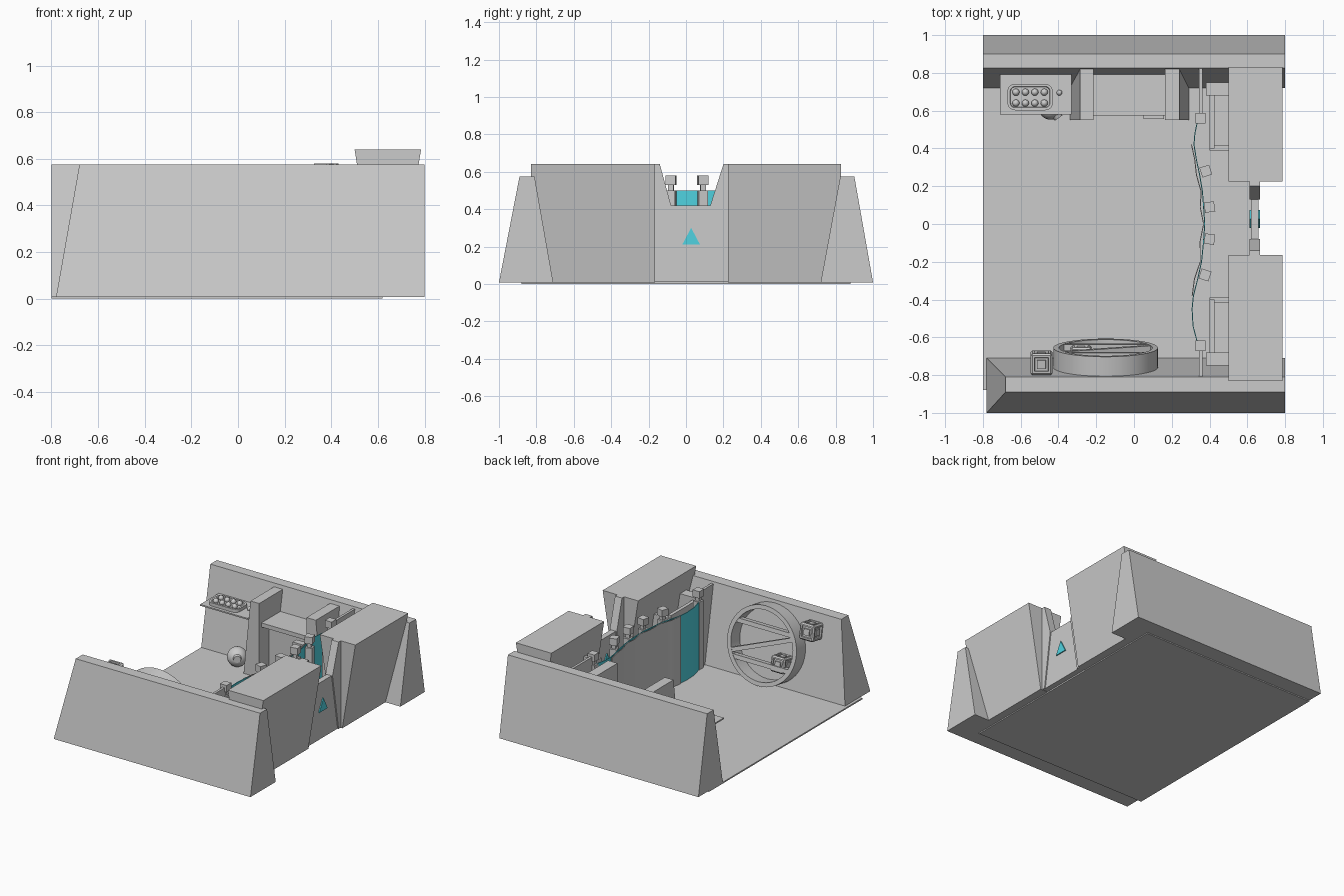
import bpy, bmesh, math
from mathutils import Matrix, Vector

if "Cube" in bpy.data.objects:
    bpy.data.objects.remove(bpy.data.objects["Cube"])

cyan = bpy.data.materials.new("cyan")
cyan.diffuse_color = (0.08, 0.65, 0.75, 1)
cyan.use_nodes = True
cyan.node_tree.nodes["Principled BSDF"].inputs["Base Color"].default_value = cyan.diffuse_color


def finish(name, bm, mat=None, smooth=False):
    bmesh.ops.recalc_face_normals(bm, faces=bm.faces)
    me = bpy.data.meshes.new(name)
    bm.to_mesh(me)
    bm.free()
    ob = bpy.data.objects.new(name, me)
    bpy.context.collection.objects.link(ob)
    if mat:
        me.materials.append(mat)
    if smooth:
        bpy.context.view_layer.objects.active = ob
        ob.select_set(True)
        bpy.ops.object.shade_smooth_by_angle(angle=math.radians(35))
        ob.select_set(False)
    return ob


def frustum(name, low, high, z0, z1, mat=None):
    """Block between two rectangles (x0, x1, y0, y1)."""
    bm = bmesh.new()
    rings = []
    for (x0, x1, y0, y1), z in ((low, z0), (high, z1)):
        rings.append([bm.verts.new((x, y, z)) for x, y in ((x0, y0), (x1, y0), (x1, y1), (x0, y1))])
    a, b = rings
    bm.faces.new(a)
    bm.faces.new(b)
    for i in range(4):
        j = (i + 1) % 4
        bm.faces.new((a[i], a[j], b[j], b[i]))
    return finish(name, bm, mat)


def box(name, x0, x1, y0, y1, z0, z1, mat=None):
    r = (x0, x1, y0, y1)
    return frustum(name, r, r, z0, z1, mat)


def plate(name, yz, x0, x1, mat=None):
    """Profile in the y-z plane pushed along x."""
    bm = bmesh.new()
    f = bm.faces.new([bm.verts.new((x0, y, z)) for y, z in yz])
    ext = bmesh.ops.extrude_face_region(bm, geom=[f])["geom"]
    bmesh.ops.translate(bm, vec=(x1 - x0, 0, 0), verts=[v for v in ext if isinstance(v, bmesh.types.BMVert)])
    return finish(name, bm, mat)


def framed_cube(name, loc, s):
    bm = bmesh.new()
    bmesh.ops.create_cube(bm, size=s)
    bmesh.ops.bevel(bm, geom=bm.edges[:], offset=s * 0.08, segments=1, affect='EDGES')
    big = [f for f in bm.faces if f.calc_area() > s * s * 0.4]
    bmesh.ops.inset_individual(bm, faces=big, thickness=s * 0.13, depth=0)
    bmesh.ops.inset_individual(bm, faces=big, thickness=s * 0.03, depth=-s * 0.1)
    bmesh.ops.inset_individual(bm, faces=big, thickness=s * 0.15, depth=0)
    bmesh.ops.inset_individual(bm, faces=big, thickness=s * 0.01, depth=s * 0.08)
    ob = finish(name, bm)
    ob.location = loc
    ob.rotation_euler = (math.radians(10), 0, 0)
    return ob


# Floor and the two sloping side walls
box("floor", -0.8, 0.62, -0.88, 0.88, 0, 0.01)
frustum("front_wall", (-0.78, 0.8, -1, -0.71), (-0.68, 0.8, -0.89, -0.81), 0.008, 0.575)
frustum("back_wall", (-0.8, 0.8, 0.72, 1), (-0.8, 0.8, 0.825, 0.9), 0.008, 0.575)

# Overhanging end blocks
for nm, y0, y1 in (("front", -0.83, -0.165), ("back", 0.225, 0.83)):
    frustum(nm + "_end_block", (0.60, 0.68, y0, y1), (0.5, 0.785, y0, y1), 0.008, 0.64)

# Gate between the end blocks, with triangle sign
plate("gate_panel", [(-0.14, 0.01), (0.2, 0.01), (0.13, 0.42), (-0.08, 0.42)], 0.62, 0.66)
plate("gate_jamb_front", [(-0.18, 0.01), (-0.14, 0.01), (-0.08, 0.42), (-0.14, 0.64), (-0.18, 0.64)], 0.612, 0.668)
plate("gate_jamb_back", [(0.24, 0.01), (0.2, 0.01), (0.13, 0.42), (0.2, 0.64), (0.24, 0.64)], 0.612, 0.668)
plate("gate_sign", [(-0.02, 0.21), (0.075, 0.21), (0.0275, 0.3)], 0.612, 0.668, cyan)

# Recessed consoles behind the partition
for s, nm in ((1, "back"), (-1, "front")):
    def mbox(part, x0, x1, y0, y1, z0, z1):
        box(nm + part, x0, x1, min(s * y0, s * y1), max(s * y0, s * y1), z0, z1)
    mbox("_console_face", 0.4, 0.425, 0.40, 0.69, 0.01, 0.47)
    mbox("_console_shelf", 0.42, 0.58, 0.41, 0.7, 0.28, 0.31)
    mbox("_console_inner_side", 0.4, 0.57, 0.39, 0.415, 0.01, 0.45)
    mbox("_console_outer_side", 0.38, 0.57, 0.68, 0.75, 0.01, 0.49)
    mbox("_partition", 0.345, 0.363, 0.58 if s > 0 else 0.66, 0.85, 0.01, 0.56)

# Curved screen: cyan sheet with a grey sheet over its middle
path = [(0.335, 0.55), (0.32, 0.48), (0.315, 0.42), (0.328, 0.34), (0.345, 0.26), (0.36, 0.17), (0.366, 0.09),
        (0.372, 0.0), (0.366, -0.09), (0.355, -0.2), (0.335, -0.29), (0.312, -0.38), (0.305, -0.45),
        (0.31, -0.54), (0.335, -0.635)]


def sheet(name, pts, mat=None):
    bm = bmesh.new()
    cols = [[bm.verts.new((x + d, y, z)) for d, z in ((0, 0.005), (0.005, 0.005), (0.005, 0.5), (0, 0.5))]
            for x, y in pts]
    for a, b in zip(cols, cols[1:]):
        for i in range(4):
            j = (i + 1) % 4
            bm.faces.new((a[i], b[i], b[j], a[j]))
    bm.faces.new(cols[0])
    bm.faces.new(cols[-1])
    finish(name, bm, mat, True)


sheet("screen", path, cyan)
sheet("screen_cover", [(x - 0.006 - 0.012 * math.sin(y * 17) ** 2, y) for x, y in path[2:12]])

# Screen posts with cube heads
for i, (x, y, rot) in enumerate(((0.352, 0.56, 0), (0.38, 0.28, 18), (0.4, 0.09, 8), (0.4, -0.08, -8),
                                 (0.376, -0.27, -18), (0.352, -0.645, 0))):
    bm = bmesh.new()
    for w, z0, z1 in ((0.05, 0.005, 0.5), (0.028, 0.5, 0.535), (0.054, 0.53, 0.58)):
        m = Matrix.Translation((0, 0, (z0 + z1) / 2)) @ Matrix.Diagonal((w, w, z1 - z0, 1))
        bmesh.ops.create_cube(bm, size=1, matrix=m)
    ob = finish(f"screen_post_{i}", bm)
    ob.location = (x, y, 0)
    ob.rotation_euler.z = math.radians(rot)

# Back wall bay: fins, shelves, lower panel
frustum("bay_fin_left", (-0.34, -0.215, 0.55, 0.86), (-0.285, -0.215, 0.55, 0.86), 0.01, 0.55)
frustum("bay_fin_right", (0.165, 0.29, 0.55, 0.86), (0.165, 0.24, 0.55, 0.86), 0.01, 0.55)
box("bay_shelf", -0.22, 0.17, 0.575, 0.8, 0.37, 0.4)
box("bay_lower_panel", -0.22, 0.17, 0.66, 0.8, 0.01, 0.37)
box("bay_handle", 0.05, 0.16, 0.555, 0.6, 0.3, 0.34)
box("button_shelf", -0.71, -0.33, 0.58, 0.8, 0.39, 0.4)

# Button pad with domes
bm = bmesh.new()
bmesh.ops.create_cube(bm, size=1, matrix=Matrix.Diagonal((0.24, 0.14, 0.025, 1)))
up = [e for e in bm.edges if abs(e.verts[0].co.z - e.verts[1].co.z) > 0.01]
bmesh.ops.bevel(bm, geom=up, offset=0.04, segments=5, profile=0.5, affect='EDGES')
top = [f for f in bm.faces if f.calc_center_median().z > 0.01]
bmesh.ops.inset_region(bm, faces=top, thickness=0.014, depth=0)
bmesh.ops.inset_region(bm, faces=top, thickness=0.003, depth=-0.007)
finish("button_pad", bm).location = (-0.55, 0.672, 0.411)
bm = bmesh.new()
for x, y, z in [(-0.625 + 0.05 * i, 0.64 + 0.058 * j, 0.425) for i in range(4) for j in range(2)] + [(-0.395, 0.695, 0.408)]:
    bmesh.ops.create_uvsphere(bm, u_segments=12, v_segments=8, radius=0.019 if z > 0.41 else 0.015,
                              matrix=Matrix.Translation((x, y, z)))
finish("buttons", bm, None, True)

# Ball under the shelf with a round lens
bm = bmesh.new()
bmesh.ops.create_uvsphere(bm, u_segments=24, v_segments=14, radius=0.068)
lens = Matrix.Rotation(math.radians(35), 4, 'Z') @ Matrix.Translation((0, -0.062, 0.012)) @ Matrix.Rotation(math.pi / 2, 4, 'X')
bmesh.ops.create_cone(bm, cap_ends=True, segments=20, radius1=0.03, radius2=0.024, depth=0.02, matrix=lens)
finish("floor_ball", bm, None, True).location = (-0.44, 0.62, 0.078)

# Round window leaning with the front wall (local z points out of the wall)
lean = Matrix.Translation((-0.15, -0.655, 0.3)) @ Matrix.Rotation(math.radians(-80), 4, 'X')
R = 0.277
bm = bmesh.new()
prof = [bm.verts.new((r, 0, z)) for r, z in ((R, -0.13), (R, 0), (R - 0.03, 0), (R - 0.03, -0.13))]
edges = [bm.edges.new((prof[i], prof[(i + 1) % 4])) for i in range(4)]
bmesh.ops.spin(bm, geom=prof + edges, cent=(0, 0, 0), axis=(0, 0, 1), angle=2 * math.pi, steps=48)
bmesh.ops.remove_doubles(bm, verts=bm.verts, dist=1e-4)
finish("window_ring", bm, None, True).matrix_world = lean
bm = bmesh.new()
bmesh.ops.create_cone(bm, cap_ends=True, segments=48, radius1=R - 0.005, radius2=R - 0.005, depth=0.01,
                      matrix=Matrix.Translation((0, 0, -0.126)))
finish("window_glass", bm, cyan).matrix_world = lean
bm = bmesh.new()
for a, b in (((-0.23, 0.125), (0.23, 0.125)), ((-0.235, 0.1), (0.245, -0.09)), ((-0.23, -0.125), (0.23, -0.125))):
    # local y points down the wall, so heights are flipped
    p, q = Vector((a[0], -a[1], -0.025)), Vector((b[0], -b[1], -0.025))
    d = q - p
    m = Matrix.Translation((p + q) / 2) @ Matrix.Rotation(math.atan2(d.y, d.x), 4, 'Z')
    bmesh.ops.create_cube(bm, size=1, matrix=m @ Matrix.Diagonal((d.length, 0.03, 0.045, 1)))
finish("window_bars", bm).matrix_world = lean

# Framed boxes on the wall and in the window
framed_cube("wall_box", (-0.49, -0.735, 0.47), 0.115)
framed_cube("window_box", (-0.28, -0.7, 0.19), 0.11)
